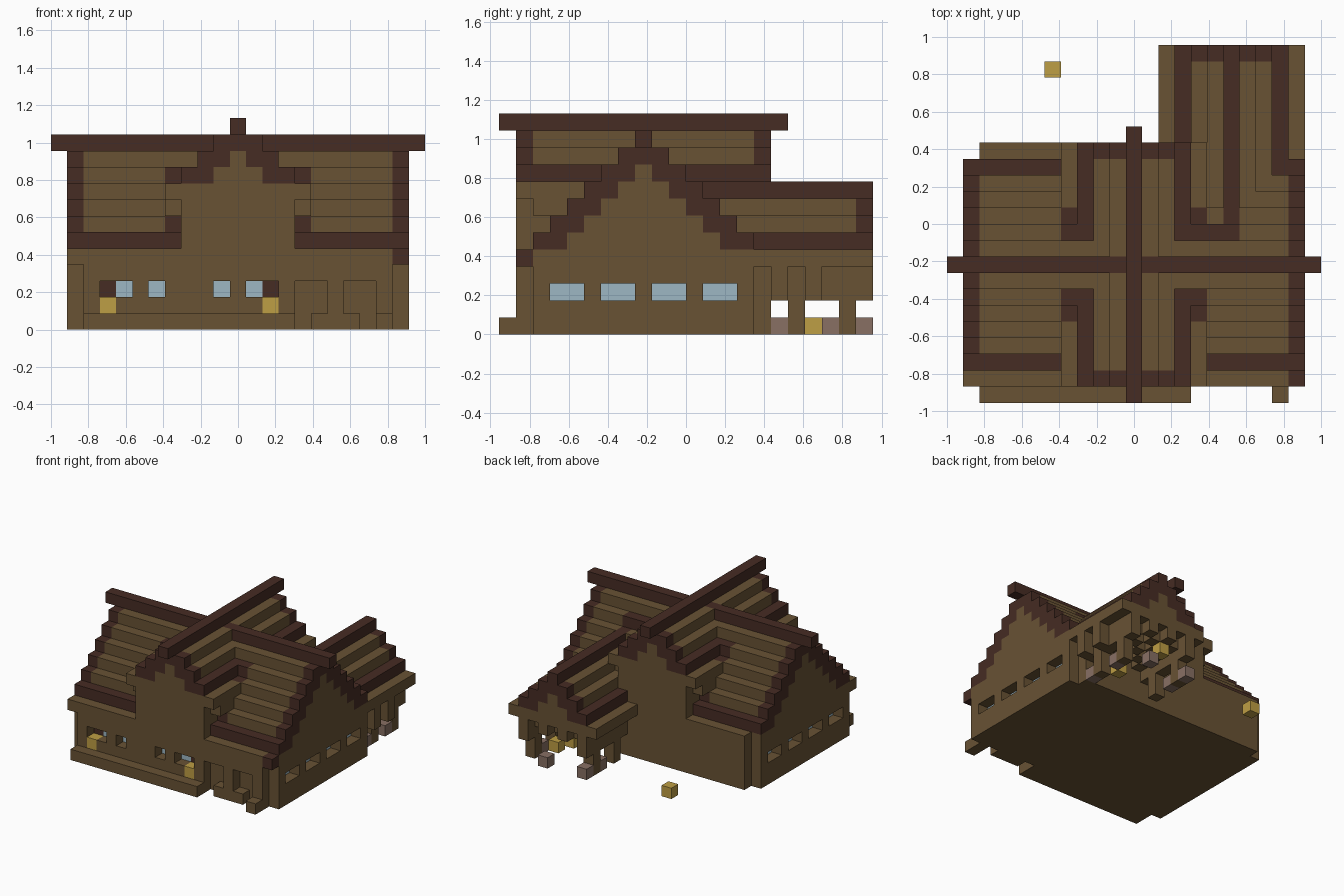
import bpy, bmesh
from mathutils import Vector

default_cube = bpy.data.objects.get("Cube")
if default_cube:
    bpy.data.objects.remove(default_cube, do_unlink=True)

SIZE = 2 / 23          # edge of one block
cells = {}             # block position -> part name


def span(a):
    """Inclusive range from a pair, or a single value."""
    return range(a[0], a[1] + 1) if isinstance(a, tuple) else (a,)


def put(part, xs, ys, zs, keep=False):
    for i in span(xs):
        for j in span(ys):
            for k in span(zs):
                if not (keep and (i, j, k) in cells):
                    cells[i, j, k] = part


def carve(xs, ys, zs):
    for i in span(xs):
        for j in span(ys):
            for k in span(zs):
                cells.pop((i, j, k), None)


def main_top(j):
    return 11 - abs(j - 8)


def cross_top(i):
    return 12 - abs(i - 11)


def wing_top(i):
    return 8 - abs(i - 17)


# Main house: walls below, stepped roof above, notched corners
for j in range(1, 16):
    ends = (2, 20) if j in (1, 15) else (1, 21)
    put("house_walls", ends, j, (0, min(4, main_top(j))))
    put("main_roof", (2, 20), j, (4, main_top(j)))
    for i in (1, 21):
        if j not in (1, 15):
            put("house_walls", i, j, (4, main_top(j)))
            put("gable_trim", i, j, (max(5, main_top(j) - 1), main_top(j)))
put("gable_trim", 21, 1, 4)
put("house_walls", 1, 1, 4)
for j in (2, 14):
    put("eave_trim", (2, 20), j, 5)

# Cross gable running front to back
for i in range(8, 15):
    top = cross_top(i)
    put("cross_gable", i, (1, 15), (0, top))
    for j in (1, 15):
        put("cross_gable_trim", i, j, (max(9, top - 1), top))
for i in (8, 14):
    put("cross_eave", i, (1, 15), 9)
for i in (7, 15):
    put("cross_gable", i, (1, 15), 8, keep=True)
    put("cross_gable", i, (2, 14), 7, keep=True)
    for near in (3, 5, 6):
        for j in (near, 16 - near):
            put("valley_trim", i, j, main_top(j))

# Rear wing: raised room with its own stepped roof
for i in range(13, 22):
    top = wing_top(i)
    put("wing_roof", i, (11, 21), (4, top), keep=True)
    if 13 < i < 21:
        put("wing_trim", i, 21, (max(5, top - 1), top))
for i, start in ((14, 16), (17, 11), (20, 14)):
    put("wing_trim", i, (start, 21), wing_top(i))
put("valley_trim", (14, 17), 10, 9)

# Wing underside: side walls, joists, posts and footings
for i in (14, 20):
    put("wing_walls", i, (16, 21), (2, 3))
    for j in (17, 20):
        put("wing_posts", i, j, (0, 1))
for i in range(15, 20):
    for j in range(16, 22):
        if (i + j) % 2:
            put("wing_joists", i, j, 3)
for i, j in ((14, 19), (14, 21), (18, 21), (20, 16), (20, 19)):
    put("stone_footings", i, j, 0)
for j in (16, 18):
    put("wing_walls", 21, j, (2, 3))

# Ridge beams
put("main_ridge", (0, 22), 8, 11)
put("cross_ridge", 11, (0, 16), 12)

# Front step and loose block
put("front_step", (2, 14), 0, 0)
put("front_step", 20, 0, 0)

# Open porch bays at the front corner
carve((15, 16), 1, (0, 2))
carve((18, 19), 1, (0, 2))
put("front_step", 16, 1, 0)
put("front_step", 18, 1, 0)

# Recessed windows
for i in (4, 6, 10, 12):
    carve(i, 1, 2)
    put("windows", i, 2, 2)
for j in (3, 6, 9, 12):
    for outer, inner in ((1, 2), (21, 20)):
        carve(outer, (j, j + 1), 2)
        put("windows", inner, (j, j + 1), 2)

# Lanterns, two of them under dark niches in the front wall
for i in (3, 13):
    carve(i, 1, 2)
    put("niche_backs", i, 2, 2)
    put("lanterns", i, 1, 1)
for i, j, k in ((6, 20, 0), (19, 18, 0), (16, 20, 2)):
    put("lanterns", i, j, k)


def material(name, colour):
    mat = bpy.data.materials.new(name)
    mat.use_nodes = True
    rgba = (*colour, 1)
    mat.diffuse_color = rgba
    mat.node_tree.nodes["Principled BSDF"].inputs["Base Color"].default_value = rgba
    return mat


wood = material("oak_wood", (0.138, 0.084, 0.034))
dark = material("dark_wood", (0.061, 0.025, 0.017))
glass = material("pale_blue_glass", (0.337, 0.474, 0.546))
glow = material("lantern_yellow", (0.515, 0.342, 0.058))
stone = material("mauve_stone", (0.246, 0.162, 0.127))
special = {"windows": glass, "lanterns": glow, "stone_footings": stone}


def part_material(part):
    if part in special:
        return special[part]
    if any(word in part for word in ("trim", "ridge", "eave", "niche")):
        return dark
    return wood


def build(part):
    """Make one mesh from the exposed sides of a part's blocks."""
    bm = bmesh.new()
    for cell, owner in cells.items():
        if owner != part:
            continue
        for axis in range(3):
            for side in (-1, 1):
                step = Vector((0, 0, 0))
                step[axis] = side
                if tuple(int(c + s) for c, s in zip(cell, step)) in cells:
                    continue
                u, v = Vector((0, 0, 0)), Vector((0, 0, 0))
                u[(axis + 1) % 3] = 0.5
                v[(axis + 2) % 3] = 0.5 * side
                mid = Vector(cell) + step / 2 + Vector((-11, -10.5, 0.5))
                bm.faces.new([bm.verts.new((mid + a * u + b * v) * SIZE)
                              for a, b in ((-1, -1), (1, -1), (1, 1), (-1, 1))])
    bmesh.ops.remove_doubles(bm, verts=bm.verts, dist=0.001)
    mesh = bpy.data.meshes.new(part)
    bm.to_mesh(mesh)
    bm.free()
    mesh.materials.append(part_material(part))
    bpy.context.collection.objects.link(bpy.data.objects.new(part, mesh))


for part_name in sorted(set(cells.values())):
    build(part_name)
